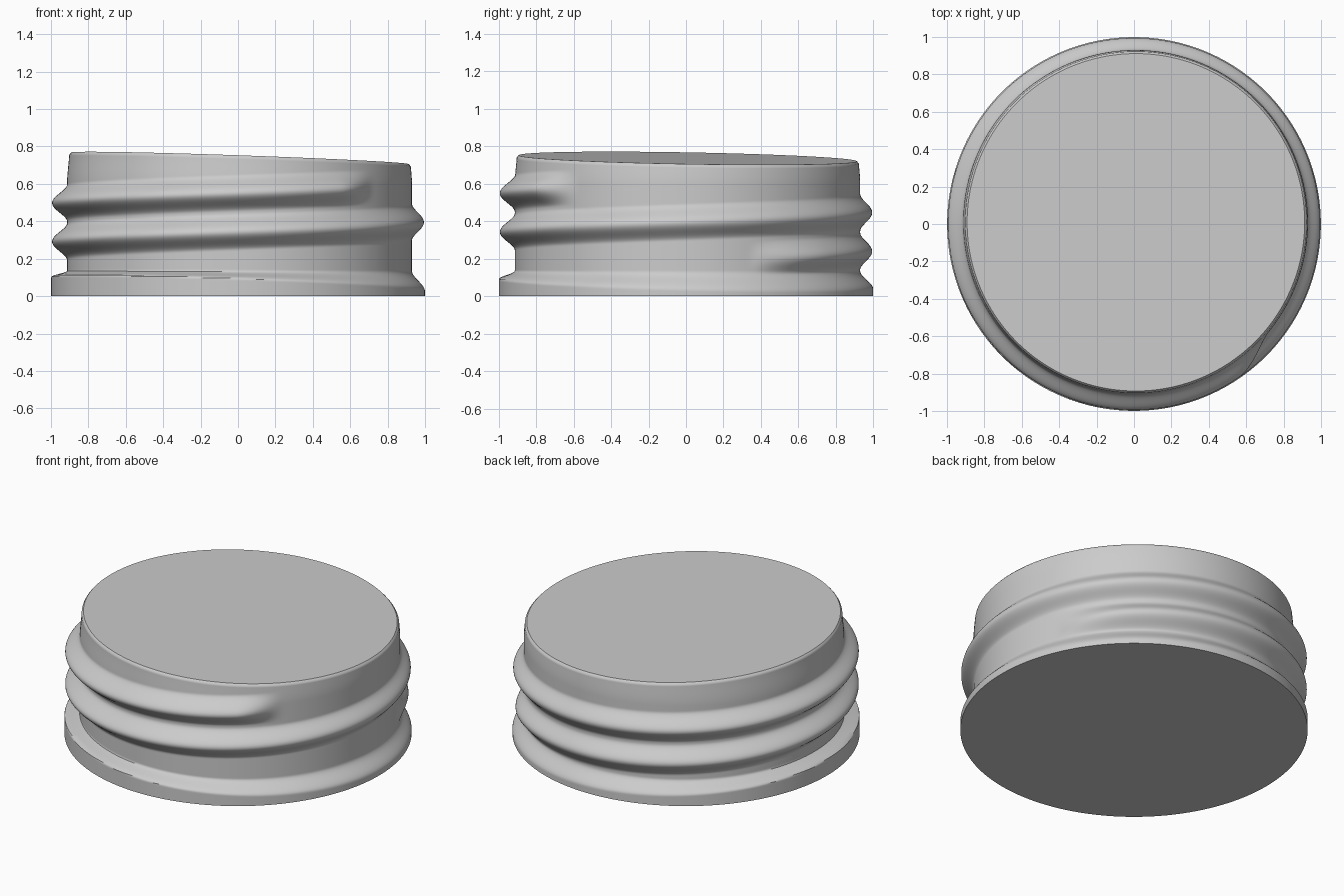
import bpy, bmesh
from math import sin, cos, pi, radians, sqrt

if "Cube" in bpy.data.objects:
    bpy.data.objects.remove(bpy.data.objects["Cube"])

SIDES, ROWS = 240, 110
BODY_R, CREST_R = 0.922, 0.994
START, END = 22, 682          # thread extent in degrees


def smooth(a, b, v):
    t = min(1.0, max(0.0, (v - a) / (b - a)))
    return t * t * (3 - 2 * t)


def top_height(deg):
    # slightly slanted top plane
    a = radians(deg)
    return 0.737 - 0.031 * cos(a) - 0.016 * sin(a)


def thread(deg, z):
    # rounded helical ridge, fading out at both ends
    bump = 0.0
    for turn in (0, 360):
        d = deg + turn
        crest = 0.24 + (d - 90) * 0.31 / 540
        fade = sqrt(smooth(START, START + 28, d)) * (1 - smooth(END - 18, END, d))
        dz = abs(z - crest) / 0.098
        if dz < 1:
            bump = max(bump, fade * (0.5 + 0.5 * cos(pi * dz)) ** 0.9)
    return bump


def radius(deg, z):
    a = radians(deg)
    top = top_height(deg)
    # neck axis sits a little off centre and tapers toward the rim
    r = BODY_R + 0.008 * cos(a) + 0.008 * sin(a) - 0.012 * smooth(0.6, 0.78, z)
    r -= 0.010 * smooth(top - 0.012, top, z)
    # thread ridge
    r += (CREST_R - r) * thread(deg, z)
    # base flange: crisp ledge on the front left, soft slope on the back right
    ledge = 0.065 + 0.045 * cos(radians(deg - 215))
    flange = r + (0.999 - r) * (1 - smooth(ledge, 0.135, z))
    return max(r, flange)


# threaded body
bm = bmesh.new()
rings = []
for j in range(ROWS + 1):
    ring = []
    for i in range(SIDES):
        deg = 360 * i / SIDES
        z = top_height(deg) * j / ROWS
        r = radius(deg, z)
        ring.append(bm.verts.new((r * cos(radians(deg)), r * sin(radians(deg)), z)))
    rings.append(ring)
for low, high in zip(rings, rings[1:]):
    for i in range(SIDES):
        k = (i + 1) % SIDES
        bm.faces.new((low[i], low[k], high[k], high[i]))

# flat bottom and slanted top
bm.faces.new(rings[0][::-1])
bm.faces.new(rings[-1])

mesh = bpy.data.meshes.new("threaded_plug")
bm.to_mesh(mesh)
bm.free()
plug = bpy.data.objects.new("threaded_plug", mesh)
bpy.context.collection.objects.link(plug)
bpy.context.view_layer.objects.active = plug
plug.select_set(True)
bpy.ops.object.shade_smooth_by_angle(angle=radians(40))
